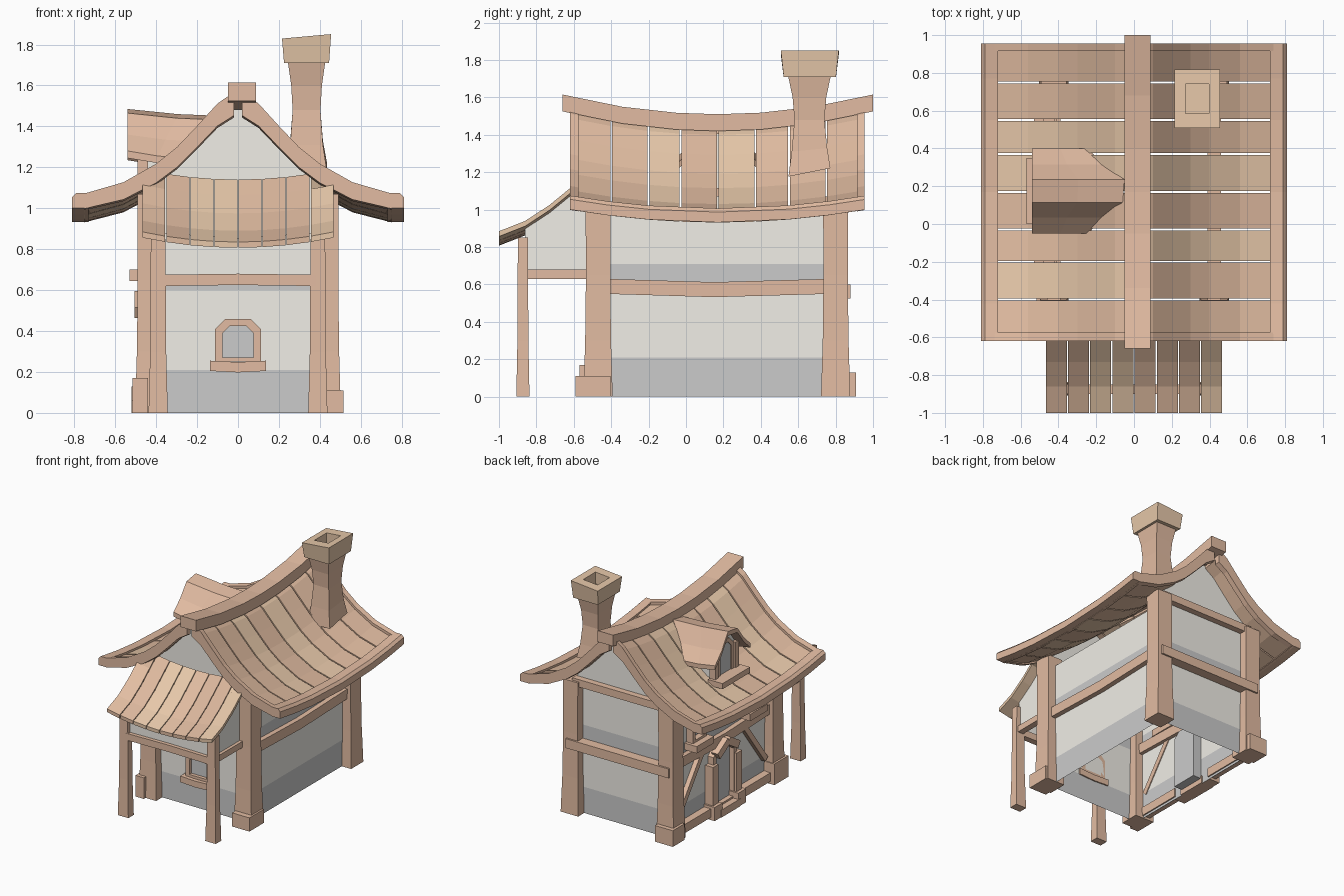
import bpy, bmesh, math, random
from mathutils import Vector

if "Cube" in bpy.data.objects:
    bpy.data.objects.remove(bpy.data.objects["Cube"])
random.seed(4)

def mat(name, c):
    m = bpy.data.materials.new(name)
    m.diffuse_color = (*c, 1)
    m.use_nodes = True
    m.node_tree.nodes["Principled BSDF"].inputs["Base Color"].default_value = m.diffuse_color
    return m

WOOD = mat("wood", (.76, .50, .36))
TONES = [mat("plank_a", (.76, .51, .36)), mat("plank_b", (.80, .58, .40)), mat("plank_c", (.72, .48, .34))]
WHITE = mat("plaster", (.88, .86, .80))
GREY = mat("stone", (.52, .52, .52))

def finish(name, bm, m):
    bmesh.ops.recalc_face_normals(bm, faces=bm.faces)
    me = bpy.data.meshes.new(name)
    bm.to_mesh(me); bm.free()
    me.materials.append(m)
    ob = bpy.data.objects.new(name, me)
    bpy.context.collection.objects.link(ob)
    return ob

def loft(name, rings, m=WOOD, loop=False):
    bm = bmesh.new()
    vs = [[bm.verts.new(p) for p in r] for r in rings]
    pairs = list(zip(vs, vs[1:])) + ([(vs[-1], vs[0])] if loop else [])
    for a, b in pairs:
        for i in range(len(a)):
            j = (i + 1) % len(a)
            bm.faces.new((a[i], a[j], b[j], b[i]))
    if not loop:
        bm.faces.new(vs[0]); bm.faces.new(vs[-1])
    return finish(name, bm, m)

def sheet(name, pts, m):
    bm = bmesh.new()
    bm.faces.new([bm.verts.new(p) for p in pts])
    return finish(name, bm, m)

def rect(cx, cy, z, hx, hy):
    return [(cx-hx, cy-hy, z), (cx+hx, cy-hy, z), (cx+hx, cy+hy, z), (cx-hx, cy+hy, z)]

def box(name, x0, x1, y0, y1, z0, z1, m=WOOD):
    c = ((x0+x1)/2, (y0+y1)/2)
    h = (abs(x1-x0)/2, abs(y1-y0)/2)
    return loft(name, [rect(*c, z, *h) for z in (z0, z1)], m)

def bar(name, a, b, w):
    a, b = Vector(a), Vector(b)
    u = Vector((1, 0, 0)) * w
    v = (b-a).normalized().cross(u)
    return loft(name, [[p-u-v, p+u-v, p+u+v, p-u+v] for p in (a, b)])

def arch(hw, z0, z1, ch):
    return [(-hw, z0), (hw, z0), (hw, z1-ch), (hw-ch, z1), (-hw+ch, z1), (-hw, z1-ch)]

def arch_frame(name, place, hw, z0, z1, ch, t, depth):
    """Chamfered-arch frame with a grey pane; place(u, z, d) maps to the wall."""
    out, inn = arch(hw, z0, z1, ch), arch(hw-t, z0+t*.6, z1-t, ch*.7)
    loft(name, [[place(*o, 0), place(*o, depth), place(*i, depth), place(*i, 0)]
                for o, i in zip(out, inn)], WOOD, True)
    sheet(name + "_pane", [place(*i, .012) for i in inn], GREY)

# --- main roof: curved planks sagging along the ridge ---
PROF = [(.02, 1.545), (.1, 1.49), (.2, 1.38), (.3, 1.275), (.4, 1.195), (.56, 1.105), (.75, 1.05)]
CUTS = [-.58, -.4, -.2, -.03, .17, .37, .55, .75, .92]

def sag(y, x=.4):
    return (.093 - .032*x) * (1 - ((y-.17)/.79)**2)

def roof_z(x, y):
    for (a, za), (b, zb) in zip(PROF, PROF[1:]):
        if abs(x) <= b:
            return za + (zb-za)*(abs(x)-a)/(b-a) - sag(y, abs(x))

def strip(name, s, y0, y1, up, th, m):
    loft(name, [[(s*x, y0, z+up-sag(y0, x)), (s*x, y1, z+up-sag(y1, x)),
                 (s*x, y1, z+up-sag(y1, x)-th(x)), (s*x, y0, z+up-sag(y0, x)-th(x))] for x, z in PROF], m)

for s in (-1, 1):
    for a, b in zip(CUTS, CUTS[1:]):
        strip("roof_plank", s, a+.005, b-.005, 0, lambda x: .05, random.choice(TONES))
    for a, b in ((-.62, -.575), (.915, .955)):
        strip("rake_board", s, a, b, .022, lambda x: .115-.055*x, WOOD)
    loft("eave_board", [[(s*.72, y, 1.075-d), (s*.79, y, 1.075-d), (s*.81, y, 1.055-d), (s*.81, y, 1-d), (s*.73, y, 1-d)]
                        for y in (-.62, -.42, -.2, .17, .55, .77, .955) for d in [sag(y, .77)]])
loft("ridge_beam", [[(x, y, 1.51 + .105*((y-.17)/.83)**2 - d)
                     for x, d in ((-.05, 0), (.087, 0), (.087, .09), (-.05, .09))]
                    for y in (-.66, -.34, -.05, .17, .4, .68, 1.0)])

# --- walls in plaster and stone bands (open underneath) ---
X, Y0, Y1 = .42, -.47, .80
BANDS = [(0, .21, GREY), (.21, .6, WHITE), (.6, .71, GREY), (.71, 1.0, WHITE)]
for z0, z1, m in BANDS:
    for s in (-1, 1):
        sheet("side_wall", [(s*X, Y0, z0), (s*X, Y1, z0), (s*X, Y1, z1), (s*X, Y0, z1)], m)
    for y in (Y0, Y1):
        sheet("end_wall", [(-X, y, z0), (X, y, z0), (X, y, z1), (-X, y, z1)], m)
for y in (Y0, Y1):
    top = [(x, z-.03-sag(y, x)) for x, z in PROF if x < .42]
    sheet("gable", [(-X, y, 1.0), (X, y, 1.0)] + [(x, y, z) for x, z in top[::-1]]
          + [(-x, y, z) for x, z in top], WHITE)

# --- corner posts, footings and wall beams ---
for sx in (-1, 1):
    for y in (-.47, .80):
        loft("corner_post", [rect(sx*.425, y, z, h, h) for z, h in ((0, .078), (.3, .069), (.65, .065), (1.07, .067))])
box("footing_front_right", .36, .515, -.59, -.405, 0, .11)
box("footing_front_left", -.515, -.44, -.57, -.39, 0, .17)
box("footing_rear_left", -.52, -.36, .76, .91, 0, .13)
for s in (-1, 1):
    loft("side_beam", [[(s*.39, y, z-.08), (s*.46, y, z-.08), (s*.46, y, z), (s*.39, y, z)]
                       for y, z in ((-.44, .63), (.15, .612), (.78, .63))])
box("back_beam", -.46, .46, .78, .88, .525, .6)
box("back_top_beam", -.42, .42, .78, .85, 1.03, 1.09)

# --- front window ---
front = lambda u, z, d: (u, Y0-d, z)
arch_frame("front_window", front, .112, .25, .46, .05, .036, .04)
loft("front_window_sill", [[(x, -.46, z), (x, -.54, z), (x, -.54, z+.05), (x, -.46, z+.05)]
                           for x, z in ((-.137, .205), (0, .198), (.137, .205))])

# --- left side: door, steps, braces, upper windows ---
def left(y):
    return lambda u, z, d: (-X-d, y+u, z)
arch_frame("door_frame", left(.17), .15, .05, .54, .06, .04, .05)
loft("door_recess", [[(x, .17+u, z) for u, z in arch(.11, .04, .49, .05)] for x in (-.415, -.34)], GREY)
for s in (-1, 1):
    y = .17 + s*.15
    box("door_post", -.49, -.42, y-.035, y+.035, 0, .42)
    box("door_post_base", -.515, -.42, y-.05, y+.05, 0, .11)
    bar("wall_brace", (-.435, .165+s*.54, .2), (-.435, .165+s*.27, .56), .022)
    bar("door_hood", (-.475, .17+s*.13, .49), (-.475, .17, .57), .03)
    a, b = sorted((.17 + s*.19, .165 + s*.58))
    box("ground_sill", -.48, -.41, a, b, .02, .09)
    w = .17 + s*.34
    arch_frame("upper_window", left(w), .085, .7, .93, .04, .03, .06)
    box("upper_window_sill", -.53, -.41, w-.11, w+.11, .645, .7)
box("door_step", -.52, -.41, .05, .29, 0, .06)

# --- porch: bowed planks tucked under the main roof ---
PP = [(-1.0, .885), (-.86, .94), (-.73, 1.025), (-.62, 1.115), (-.53, 1.19)]
def porch_pt(x, y, z, d):
    z -= .05 * (1 - (x/.47)**2)
    if y > -.63:
        z = min(z, roof_z(x, y) - .035)
    return (x, y, z-d)
for i in range(8):
    a, b = -.47 + i*.1175 + .003, -.47 + (i+1)*.1175 - .003
    loft("porch_plank", [[porch_pt(a, y, z, 0), porch_pt(b, y, z, 0), porch_pt(b, y, z, .028), porch_pt(a, y, z, .028)]
                         for y, z in PP], TONES[(i*2 + i//3) % 3])
for s in (-1, 1):
    loft("porch_post", [rect(s*.39, -.872, z, h, h*.75) for z, h in ((0, .047), (.3, .039), (.85, .036))])
    box("porch_side_beam", s*.365, s*.415, -.86, -.47, .63, .68)
    sheet("porch_side_panel", [(s*.39, -.86, .66), (s*.39, -.47, .66), (s*.39, -.47, 1.1)]
          + [(s*.39, y, z-.03) for y, z in PP[-2:0:-1]], WHITE)
loft("porch_front_beam", [[(x, -.9, z), (x, -.85, z), (x, -.85, z+.055), (x, -.9, z+.055)]
                          for x, z in ((-.38, .62), (0, .625), (.38, .62))])
sheet("porch_front_panel", [(-.38, -.87, .65), (.38, -.87, .65), (.38, -.87, .88), (0, -.87, .855), (-.38, -.87, .88)], WHITE)

# --- dormer on the left slope ---
DP = [(-.225, 1.28, -.24), (-.14, 1.36, -.17), (-.06, 1.465, -.06),
      (.06, 1.485, -.05), (.14, 1.36, -.17), (.225, 1.27, -.24)]
def dormer_ring(y, z, xe):
    xs = [-.54, -.54+(xe+.54)*.5, xe]
    t = [(x, .175+y, z - d) for x, d in zip(xs, (0, .025, .035))]
    return t + [(x, y, z-.035) for x, y, z in t[::-1]]
loft("dormer_roof", [dormer_ring(*p) for p in DP])
sheet("dormer_face", [(-.46, .175+u, z) for u, z in ((-.14, 1.0), (.14, 1.0), (.14, 1.32), (.05, 1.43), (-.05, 1.43), (-.14, 1.32))], WHITE)
arch_frame("dormer_window", lambda u, z, d: (-.46-d, .175+u, z), .1, 1.08, 1.38, .06, .03, .02)
for s in (-1, 1):
    y = .175 + s*.13
    box("dormer_post", -.49, -.44, y-.022, y+.022, 1.05, 1.32)
    sheet("dormer_cheek", [(-.46, y, 1.05), (-.46, y, 1.33), (-.25, y, 1.31), (-.25, y, 1.2)], WHITE)
box("dormer_sill", -.57, -.44, .0, .35, 1.07, 1.115)

# --- chimney: waisted shaft with a hollow tilted cap ---
loft("chimney_shaft", [[(x, y, z + (y-.665)*k) for x, y, z in rect(.335, .66, z, hx, hy)] for z, hx, hy, k in
                       ((1.2, .1, .112, .2), (1.32, .08, .095, .1), (1.48, .068, .08, 0), (1.6, .075, .09, 0), (1.72, .092, .115, 0))])
def cap_ring(z, hx, hy, tilt=0):
    return [(x, y, z + (x-.335)*tilt) for x, y, z in rect(.335, .662, z, hx, hy)]
loft("chimney_cap", [cap_ring(1.71, .11, .14), cap_ring(1.84, .12, .155, .09),
                     cap_ring(1.84, .063, .078, .09), cap_ring(1.75, .063, .078)], TONES[1])
